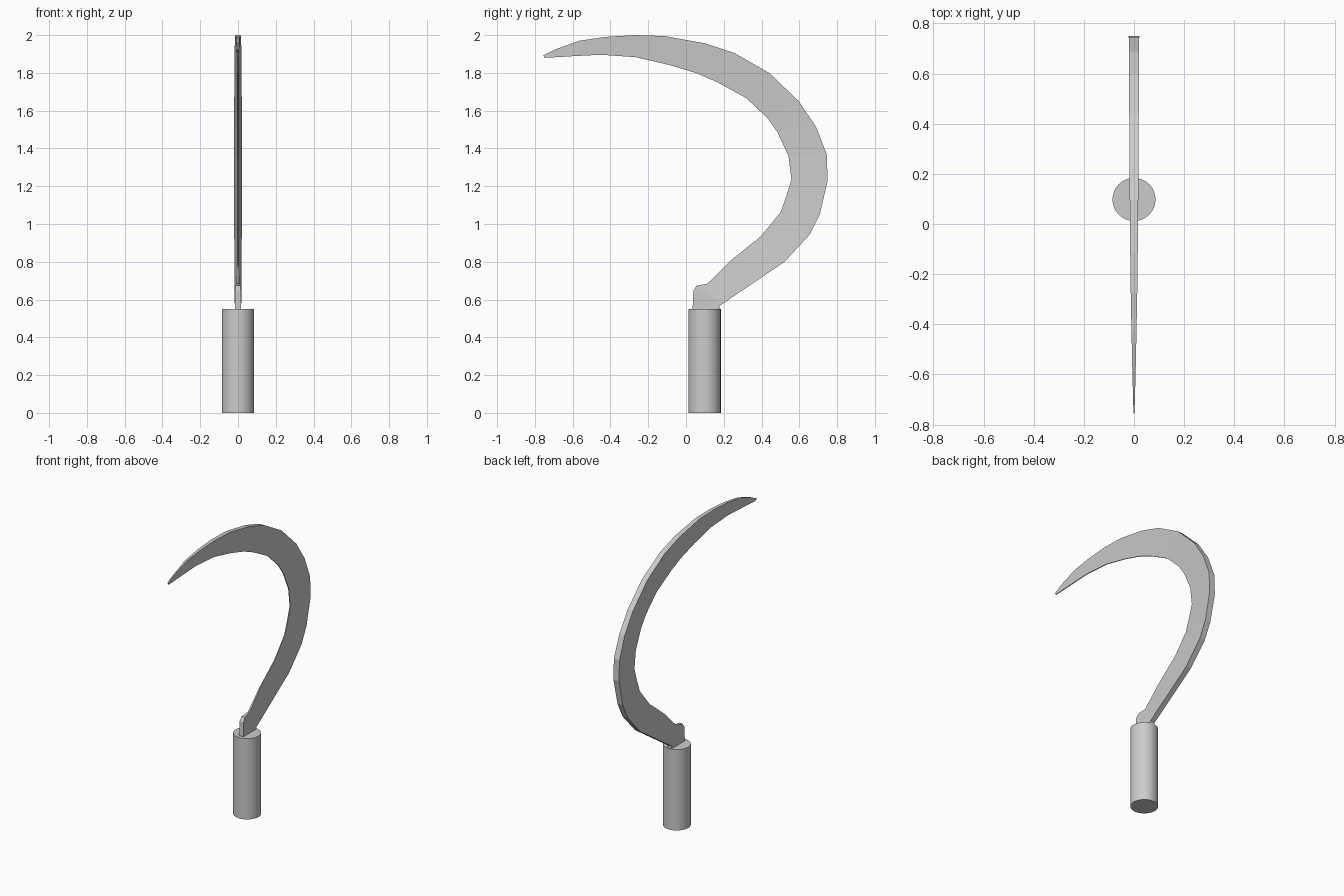
import bpy, bmesh

# Handle: plain round grip
bpy.ops.mesh.primitive_cylinder_add(vertices=32, radius=0.086, depth=0.55,
                                    location=(0, 0.098, 0.275))
handle = bpy.context.object
handle.name = "handle"
bpy.ops.object.shade_smooth_by_angle()

# Blade stations from tang to tip: back y, back z, edge y, edge z, back half width
stations = [
    (.178, .53, .034, .53, .016), (.178, .567, .039, .647, .016),
    (.195, .578, .056, .674, .017), (.225, .599, .114, .684, .018),
    (.36, .69, .235, .806, .018), (.522, .80, .395, .934, .019),
    (.655, .944, .50, 1.061, .020), (.708, 1.05, .532, 1.15, .020),
    (.75, 1.23, .558, 1.236, .021), (.745, 1.37, .543, 1.358, .021),
    (.687, 1.517, .485, 1.485, .020), (.597, 1.65, .432, 1.56, .020),
    (.443, 1.798, .32, 1.666, .019), (.257, 1.905, .167, 1.75, .018),
    (.098, 1.957, .060, 1.797, .017), (-.114, 1.995, -.085, 1.841, .015),
    (-.273, 2.0, -.265, 1.883, .013), (-.43, 1.99, -.45, 1.896, .010),
    (-.565, 1.97, -.59, 1.889, .007), (-.69, 1.925, -.69, 1.883, .004),
    (-.755, 1.893, -.748, 1.88, .002),
]
tang_edge = [.016, .015, .012, .006]  # blunt tang thins into the cutting edge

# Blade: wedge cross-sections, thick at the back and thin at the edge
bm = bmesh.new()
rings = []
for i, (oy, oz, iy, iz, w) in enumerate(stations):
    e = tang_edge[i] if i < len(tang_edge) else min(.003, w)
    rings.append([bm.verts.new(p) for p in
                  ((-w, oy, oz), (w, oy, oz), (e, iy, iz), (-e, iy, iz))])
for a, b in zip(rings, rings[1:]):
    for k in range(4):
        n = (k + 1) % 4
        bm.faces.new((a[k], a[n], b[n], b[k]))
bm.faces.new(rings[0])
bm.faces.new(rings[-1])
bmesh.ops.recalc_face_normals(bm, faces=bm.faces)
mesh = bpy.data.meshes.new("blade")
bm.to_mesh(mesh)
bm.free()
blade = bpy.data.objects.new("blade", mesh)
bpy.context.collection.objects.link(blade)
